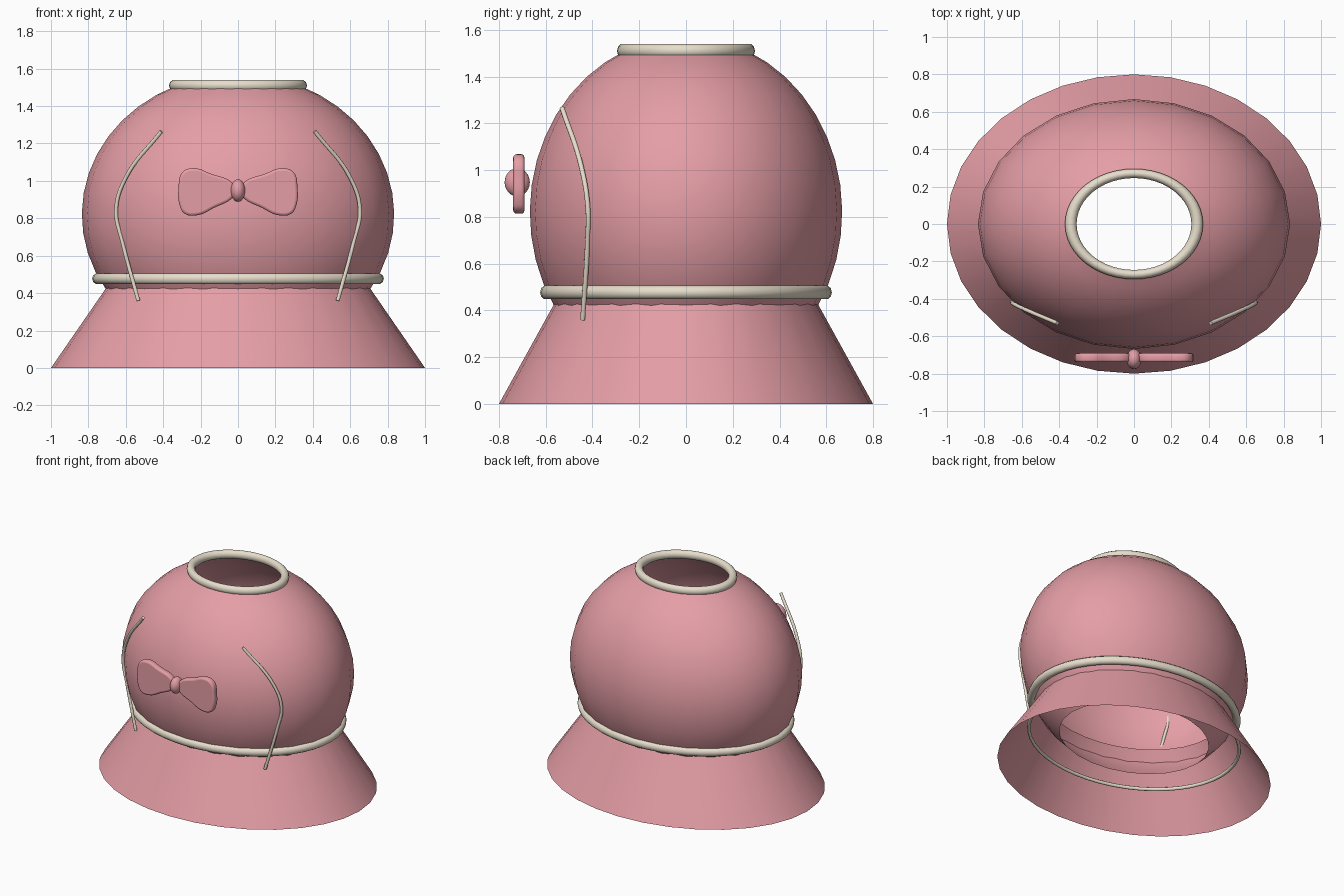
import bpy, bmesh
from math import sin, cos, pi, radians

if "Cube" in bpy.data.objects:
    bpy.data.objects.remove(bpy.data.objects["Cube"])

def material(name, rgb):
    m = bpy.data.materials.new(name)
    m.diffuse_color = (*rgb, 1)
    m.use_nodes = True
    m.node_tree.nodes["Principled BSDF"].inputs["Base Color"].default_value = m.diffuse_color
    return m

PINK = material("pink_fabric", (0.78, 0.34, 0.38))
CREAM = material("cream_trim", (0.80, 0.73, 0.60))
DEPTH = 0.8  # every ring is an ellipse, 0.8 as deep as it is wide

def add(name, data, mat):
    ob = bpy.data.objects.new(name, data)
    bpy.context.collection.objects.link(ob)
    data.materials.append(mat)
    return ob

def lathe(name, profile, sides, mat, closed=False):
    """Spin (radius, z) points into an elliptical surface."""
    bm = bmesh.new()
    rows = [[bm.verts.new((r * cos(2 * pi * i / sides), DEPTH * r * sin(2 * pi * i / sides), z))
             for i in range(sides)] for r, z in profile]
    pairs = list(zip(rows, rows[1:])) + ([(rows[-1], rows[0])] if closed else [])
    for a, b in pairs:
        for i in range(sides):
            j = (i + 1) % sides
            bm.faces.new((a[i], a[j], b[j], b[i])).smooth = True
    bmesh.ops.recalc_face_normals(bm, faces=bm.faces)
    me = bpy.data.meshes.new(name)
    bm.to_mesh(me)
    bm.free()
    return add(name, me, mat)

def ring(name, radius, z, thick, sides=48):
    lathe(name, [(radius + thick * cos(k * pi / 5), z + thick * sin(k * pi / 5))
                 for k in range(10)], sides, CREAM, True)

# Rounded bodice, open at top and bottom
lat = [radians(-49 + 116 * i / 14) for i in range(15)]
lathe("bodice", [(0.835 * cos(a), 0.82 + 0.75 * sin(a)) for a in lat], 24, PINK)

# Flared skirt, its top tucked inside the bodice
lathe("skirt", [(1.0, 0), (0.655, 0.5)], 32, PINK)

# Trims at neck and waist, and a thin one inside the skirt
ring("neck_trim", 0.338, 1.51, 0.031)
ring("waist_trim", 0.75, 0.477, 0.03)
ring("inner_skirt_trim", 0.77, 0.25, 0.013)

# Side cords and bow loops, mirrored left and right
cord = [(0.41, -0.53, 1.265), (0.604, -0.447, 1.01), (0.652, -0.42, 0.84),
        (0.62, -0.422, 0.68), (0.533, -0.442, 0.36)]
loop = [(0.02, 0.975), (0.15, 1.04), (0.24, 1.068), (0.298, 1.045), (0.318, 0.96),
        (0.312, 0.87), (0.285, 0.825), (0.22, 0.816), (0.13, 0.855), (0.02, 0.925)]

def curve(name, points, dims, cyclic, mat, bevel):
    c = bpy.data.curves.new(name, 'CURVE')
    c.dimensions = dims
    c.bevel_depth = bevel
    c.bevel_resolution = 2
    c.resolution_u = 8
    s = c.splines.new('BEZIER')
    s.use_cyclic_u = cyclic
    s.bezier_points.add(len(points) - 1)
    for b, p in zip(s.bezier_points, points):
        b.co = p
        b.handle_left_type = b.handle_right_type = 'AUTO'
    return add(name, c, mat)

for side, sx in (("left", -1), ("right", 1)):
    c = curve(side + "_cord", [(sx * x, y, z) for x, y, z in cord], '3D', False, CREAM, 0.011)
    c.data.use_fill_caps = True
    b = curve(side + "_bow_loop", [(sx * x, z, 0) for x, z in loop], '2D', True, PINK, 0.014)
    b.data.fill_mode = 'BOTH'
    b.data.extrude = 0.01
    b.data.offset = -0.014
    b.location.y = -0.715
    b.rotation_euler.x = pi / 2

# Bow knot
bpy.ops.mesh.primitive_uv_sphere_add(segments=20, ring_count=12, location=(0, -0.722, 0.948))
knot = bpy.context.object
knot.name = "bow_knot"
knot.scale = (0.04, 0.054, 0.06)
knot.data.materials.append(PINK)
bpy.ops.object.shade_smooth()
